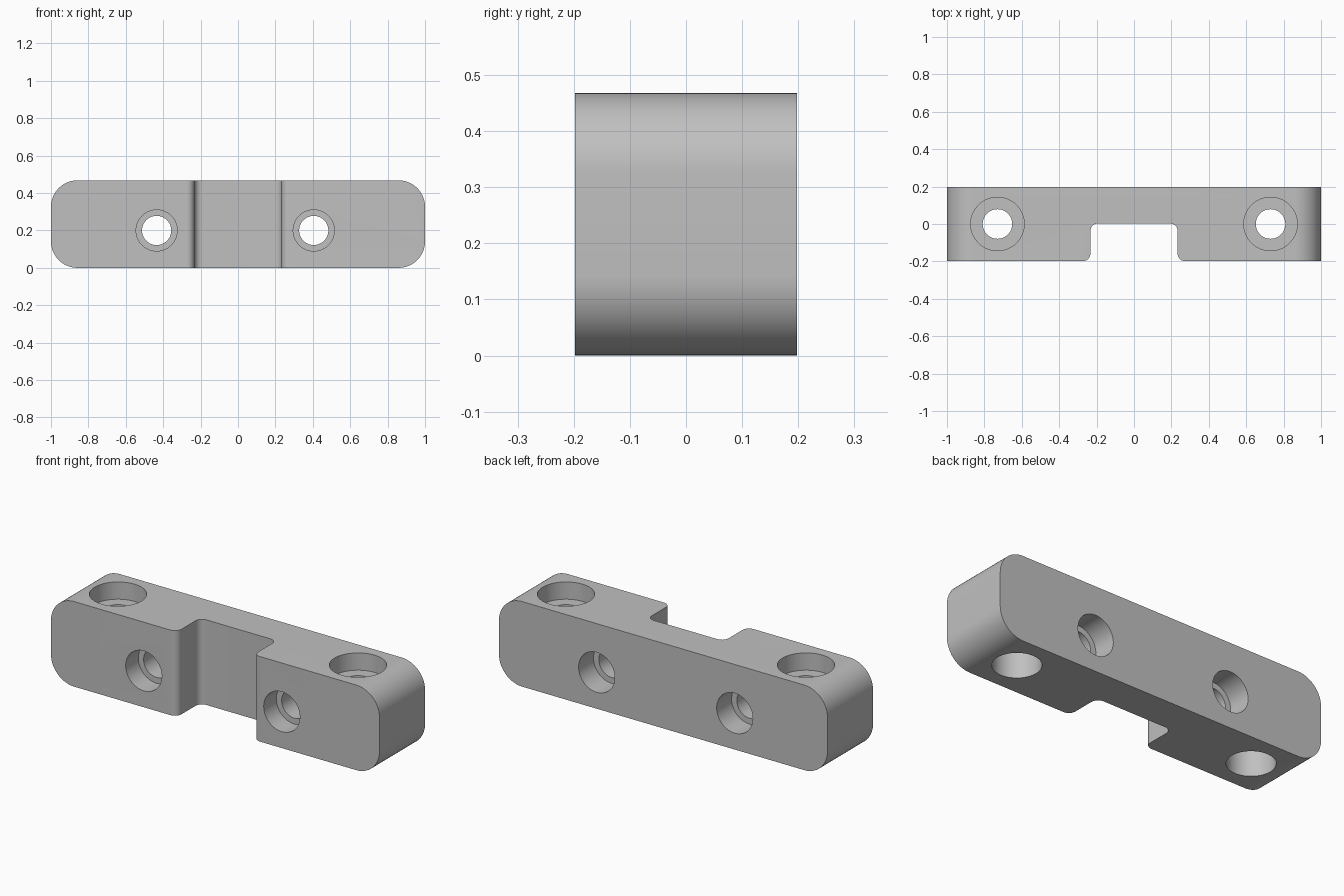
import bpy, bmesh, math
from mathutils import Vector, Matrix

if "Cube" in bpy.data.objects:
    bpy.data.objects.remove(bpy.data.objects["Cube"])

HX, HY, H = 1.0, 0.198, 0.468      # half length, half depth, height
TO_Y = Matrix.Rotation(math.radians(90), 4, 'X')   # turns local z to -y


def rounded(points, seg=14):
    """2D outline from (x, y, corner radius) points."""
    out = []
    for i, (x, y, r) in enumerate(points):
        p = Vector((x, y))
        if r == 0:
            out.append(p)
            continue
        a = (Vector(points[i - 1][:2]) - p).normalized()
        b = (Vector(points[(i + 1) % len(points)][:2]) - p).normalized()
        c = p + (a + b) * r                        # all corners are square
        for k in range(seg + 1):
            t = k / seg * math.pi / 2
            out.append(c - b * r * math.cos(t) - a * r * math.sin(t))
    return out


def prism(name, outline, z0, z1, matrix=None):
    bm = bmesh.new()
    face = bm.faces.new([bm.verts.new((p[0], p[1], z0)) for p in outline])
    ext = bmesh.ops.extrude_face_region(bm, geom=[face])
    moved = [v for v in ext['geom'] if isinstance(v, bmesh.types.BMVert)]
    bmesh.ops.translate(bm, verts=moved, vec=(0, 0, z1 - z0))
    if matrix:
        bm.transform(matrix)
    bmesh.ops.recalc_face_normals(bm, faces=bm.faces)
    mesh = bpy.data.meshes.new(name)
    bm.to_mesh(mesh)
    bm.free()
    obj = bpy.data.objects.new(name, mesh)
    bpy.context.collection.objects.link(obj)
    return obj


def bore(name, center, stations, matrix=None, seg=64):
    """Stepped round cutter: stations are (radius, height) along the axis."""
    bm = bmesh.new()
    rings = []
    for r, z in stations:
        rings.append([bm.verts.new((r * math.cos(2 * math.pi * k / seg),
                                    r * math.sin(2 * math.pi * k / seg), z))
                      for k in range(seg)])
    for lo, hi in zip(rings, rings[1:]):
        for k in range(seg):
            n = (k + 1) % seg
            bm.faces.new((lo[k], lo[n], hi[n], hi[k]))
    bm.faces.new(rings[0])
    bm.faces.new(rings[-1])
    if matrix:
        bm.transform(matrix)
    bmesh.ops.translate(bm, verts=bm.verts, vec=center)
    bmesh.ops.recalc_face_normals(bm, faces=bm.faces)
    mesh = bpy.data.meshes.new(name)
    bm.to_mesh(mesh)
    bm.free()
    obj = bpy.data.objects.new(name, mesh)
    bpy.context.collection.objects.link(obj)
    return obj


def combine(target, tool, operation):
    mod = target.modifiers.new(tool.name, 'BOOLEAN')
    mod.operation, mod.solver, mod.object = operation, 'EXACT', tool
    bpy.context.view_layer.objects.active = target
    bpy.ops.object.modifier_apply(modifier=mod.name)
    bpy.data.objects.remove(tool)


# Bar with rounded ends
R = 0.142
block = prism("mounting_block", rounded([(-HX, 0, R), (HX, 0, R), (HX, H, R), (-HX, H, R)]),
              -HY, HY, TO_Y)

# Notched plan outline, with filleted notch corners
N, F = 0.233, 0.04
plan = rounded([(-1.2, -HY, 0), (-N, -HY, F), (-N, 0.003, F), (N, 0.003, F),
                (N, -HY, F), (1.2, -HY, 0), (1.2, HY, 0), (-1.2, HY, 0)], 10)
combine(block, prism("notch_plan", plan, -0.1, H + 0.1), 'INTERSECT')

# Vertical stepped holes
for x in (-0.73, 0.73):
    combine(block, bore("vertical_hole", (x, 0, 0),
                        [(0.12, -0.1), (0.12, 0.27), (0.079, 0.27), (0.079, H - 0.095),
                         (0.143, H - 0.095), (0.143, H + 0.1)]), 'DIFFERENCE')

# Front-to-back holes, counterbored from both faces
for x in (-0.435, 0.405):
    combine(block, bore("cross_hole", (x, 0, 0.2),
                        [(0.11, -HY - 0.1), (0.11, -HY + 0.13), (0.078, -HY + 0.13),
                         (0.078, HY - 0.11), (0.11, HY - 0.11), (0.11, HY + 0.1)],
                        TO_Y), 'DIFFERENCE')

# Plain grey finish
grey = bpy.data.materials.new("plain_grey")
grey.diffuse_color = (0.53, 0.53, 0.53, 1)
grey.use_nodes = True
grey.node_tree.nodes["Principled BSDF"].inputs["Base Color"].default_value = grey.diffuse_color
block.data.materials.clear()
block.data.materials.append(grey)
for p in block.data.polygons:
    p.material_index = 0

bpy.ops.object.select_all(action='DESELECT')
block.select_set(True)
bpy.context.view_layer.objects.active = block
bpy.ops.object.shade_smooth_by_angle(angle=math.radians(30))
